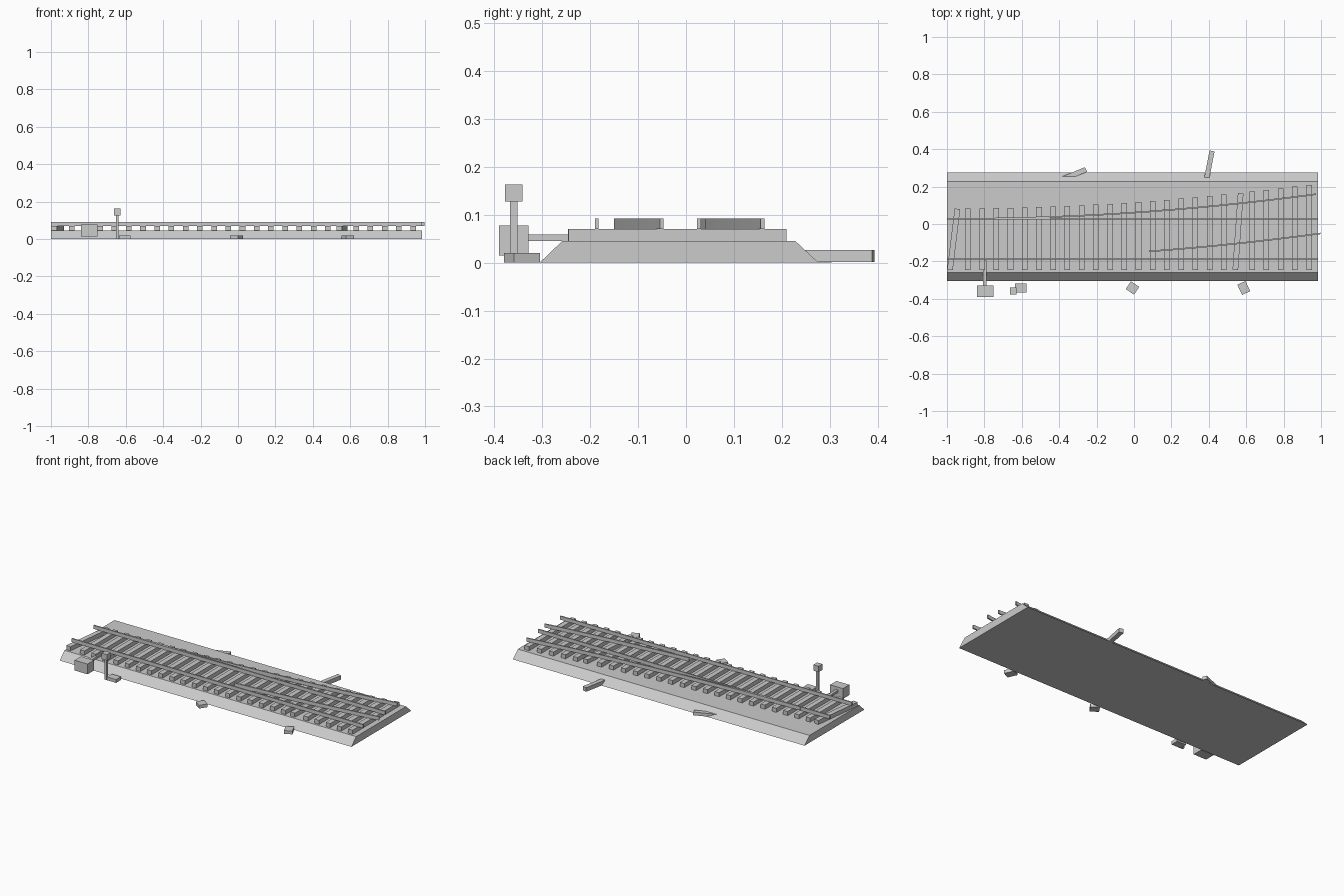
import bpy, bmesh, math
from mathutils import Matrix, Vector

old = bpy.data.objects.get("Cube")
if old:
    bpy.data.objects.remove(old, do_unlink=True)

GREY = (0.6, 0.6, 0.6, 1)
mat = bpy.data.materials.new("plain grey")
mat.use_nodes = True
mat.diffuse_color = GREY
mat.node_tree.nodes["Principled BSDF"].inputs["Base Color"].default_value = GREY


def finish(name, bm):
    bmesh.ops.recalc_face_normals(bm, faces=bm.faces)
    mesh = bpy.data.meshes.new(name)
    bm.to_mesh(mesh)
    bm.free()
    mesh.materials.append(mat)
    obj = bpy.data.objects.new(name, mesh)
    bpy.context.collection.objects.link(obj)
    return obj


def box(name, center, size, turn=0):
    bm = bmesh.new()
    place = (Matrix.Translation(center) @ Matrix.Rotation(math.radians(turn), 4, 'Z')
             @ Matrix.Diagonal((*size, 1)))
    bmesh.ops.create_cube(bm, size=1, matrix=place)
    return finish(name, bm)


def sweep(name, rings):
    """Joins equal cross-sections into a capped solid."""
    bm = bmesh.new()
    loops = [[bm.verts.new(p) for p in ring] for ring in rings]
    n = len(loops[0])
    for a, b in zip(loops, loops[1:]):
        for i in range(n):
            j = (i + 1) % n
            bm.faces.new((a[i], a[j], b[j], b[i]))
    bm.faces.new(loops[0])
    bm.faces.new(loops[-1])
    return finish(name, bm)


BED_TOP, TIE_TOP, RAIL_TOP = 0.045, 0.07, 0.092
LEFT, RIGHT = -1.0, 0.985
RAIL_Y, GAUGE, RAIL_W = 0.027, 0.213, 0.008


def branch_y(x):
    return RAIL_Y + 0.034 * (x + 1) ** 2


# Ballast bed
section = [(-0.305, 0), (0.276, 0), (0.228, BED_TOP), (-0.258, BED_TOP)]
sweep("ballast_bed", [[(x, y, z) for y, z in section] for x in (LEFT, RIGHT)])

# Sleepers, growing with the branch; two have slipped askew
SKEW = {0: -7, 20: -4}
for i in range(26):
    x = -0.964 + 0.076 * i
    near, far = -0.245, branch_y(x) + 0.055
    box(f"sleeper_{i + 1}", (x, (near + far) / 2, (BED_TOP + TIE_TOP) / 2),
        (0.03, far - near, TIE_TOP - BED_TOP), SKEW.get(i, 0))

# Straight rails
for name, y in (("straight_rail_back", RAIL_Y), ("straight_rail_front", RAIL_Y - GAUGE)):
    box(name, ((LEFT + RIGHT) / 2, y, (TIE_TOP + RAIL_TOP) / 2),
        (RIGHT - LEFT, RAIL_W, RAIL_TOP - TIE_TOP))


# Curved branch rails
def branch_rail(name, start, end, shift, steps=14):
    rings = []
    for i in range(steps + 1):
        x = start + (end - start) * i / steps
        side = Vector((-0.068 * (x + 1), 1, 0)).normalized() * RAIL_W / 2
        mid = Vector((x, branch_y(x) + shift, 0))
        rings.append([mid + side * s + Vector((0, 0, z)) for s, z in
                      ((-1, TIE_TOP), (1, TIE_TOP), (1, RAIL_TOP), (-1, RAIL_TOP))])
    sweep(name, rings)


branch_rail("branch_rail_back", -0.8, 0.973, 0)
branch_rail("branch_rail_front", 0.08, 0.997, -GAUGE)

# Switch machine and its throw rod
box("switch_machine", (-0.795, -0.359, 0.046), (0.088, 0.062, 0.063))
box("throw_rod", (-0.797, -0.265, 0.052), (0.018, 0.14, 0.013))

# Signal post with lamp
box("signal_post", (-0.645, -0.359, 0.065), (0.014, 0.015, 0.13))
box("signal_lamp", (-0.646, -0.359, 0.145), (0.036, 0.037, 0.036))

# Loose stones along the front
for i, (x, y, w, d, turn) in enumerate([(-0.605, -0.342, 0.063, 0.048, 0),
                                        (-0.008, -0.342, 0.053, 0.05, -34),
                                        (0.587, -0.342, 0.048, 0.06, 25)]):
    box(f"stone_{i + 1}", (x, y, 0.01), (w, d, 0.02), turn)

# Discarded planks along the back
box("plank_long", (0.402, 0.312, 0.0135), (0.16, 0.027, 0.025), 79)
box("plank_buried", (-0.324, 0.264, 0.0105), (0.145, 0.027, 0.02), 22)
